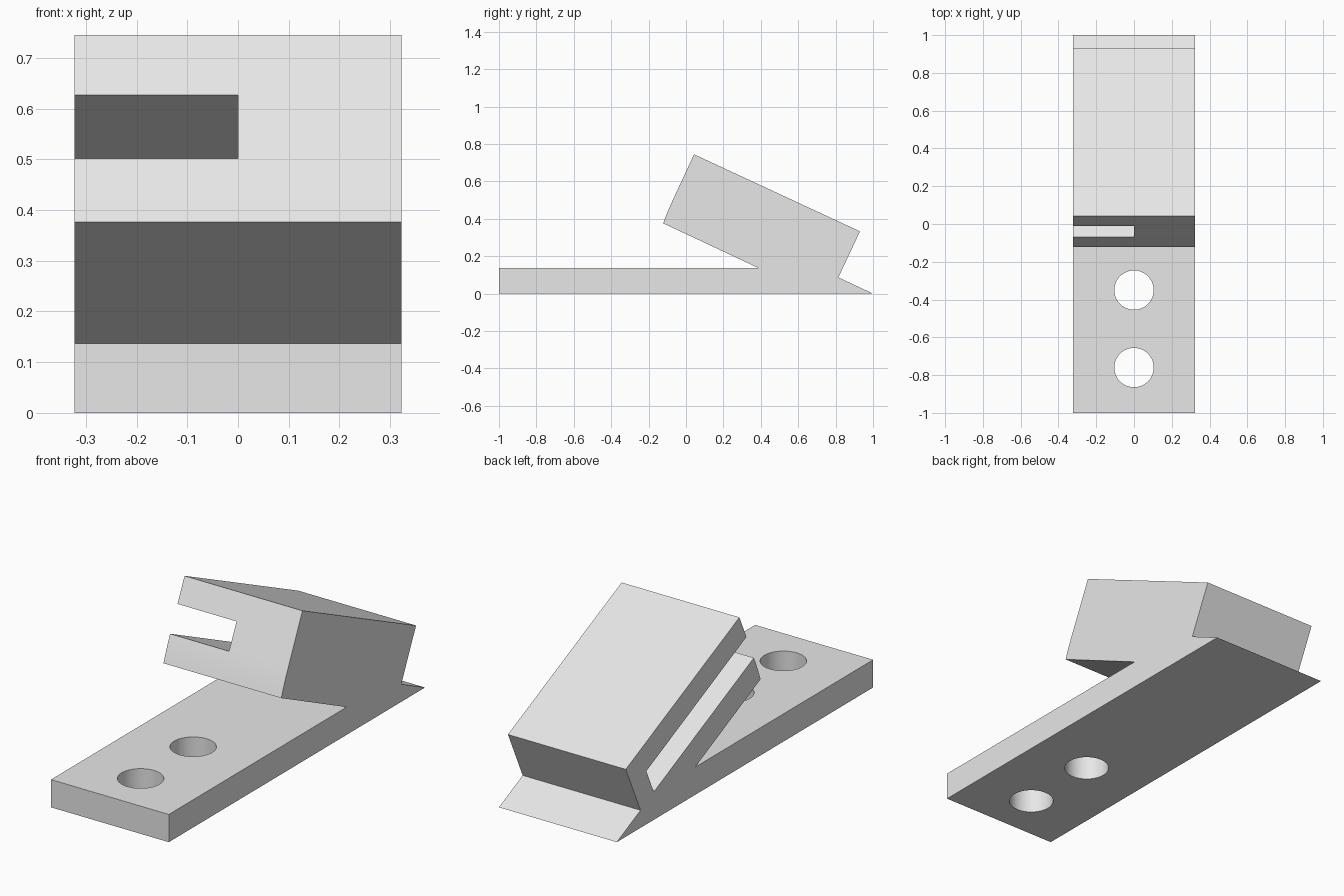
import bpy, bmesh, math
from mathutils import Vector

cube = bpy.data.objects.get("Cube")
if cube:
    bpy.data.objects.remove(cube, do_unlink=True)

HALF_WIDTH = 0.322
TILT = math.radians(25)
ALONG = Vector((math.cos(TILT), -math.sin(TILT)))   # down the tilted block, in (y, z)
ACROSS = Vector((math.sin(TILT), math.cos(TILT)))   # up through the tilted block

grey = bpy.data.materials.new("light_grey")
grey.use_nodes = True
grey.diffuse_color = (0.8, 0.8, 0.8, 1)
grey.node_tree.nodes["Principled BSDF"].inputs["Base Color"].default_value = (0.8, 0.8, 0.8, 1)


def extrude_profile(name, profile, x0, x1):
    """Extrude a (y, z) outline along x."""
    bm = bmesh.new()
    face = bm.faces.new([bm.verts.new((x0, y, z)) for y, z in profile])
    moved = bmesh.ops.extrude_face_region(bm, geom=[face])["geom"]
    bmesh.ops.translate(bm, vec=(x1 - x0, 0, 0),
                        verts=[v for v in moved if isinstance(v, bmesh.types.BMVert)])
    bmesh.ops.recalc_face_normals(bm, faces=bm.faces)
    mesh = bpy.data.meshes.new(name)
    bm.to_mesh(mesh)
    bm.free()
    obj = bpy.data.objects.new(name, mesh)
    bpy.context.collection.objects.link(obj)
    mesh.materials.append(grey)
    return obj


def cut(target, cutter):
    """Subtract the cutter from the target and discard it."""
    cutter.hide_render = True
    mod = target.modifiers.new("cut", "BOOLEAN")
    mod.operation = "DIFFERENCE"
    mod.solver = "EXACT"
    mod.object = cutter
    bpy.context.view_layer.objects.active = target
    bpy.ops.object.modifier_apply(modifier=mod.name)
    bpy.data.objects.remove(cutter, do_unlink=True)


# Side outline: flat base, pointed heel, tilted block with a slightly rounded lower lip
lip = Vector((-0.07, 0.502))
lip_curve = [lip - ACROSS * 0.136 * t + ALONG * 0.006 * t * t
             for t in (i / 6 for i in range(7))]
outline = [(-1, 0), (1, 0), (0.815, 0.087), (0.93, 0.333), (0.043, 0.745),
           *lip_curve, (0.388, 0.137), (-1, 0.137)]
bracket = extrude_profile("clamp_bracket", outline, -HALF_WIDTH, HALF_WIDTH)

# Slot along the block, open at the front and on one side
mouth, floor_end = lip - ALONG * 0.1, lip + ALONG * 0.862
rise = ACROSS * 0.138
slot = extrude_profile("slot_cutter", [mouth, floor_end, floor_end + rise, mouth + rise],
                       -HALF_WIDTH - 0.1, 0)
cut(bracket, slot)

# Two round mounting holes through the base
for y in (-0.35, -0.76):
    bpy.ops.mesh.primitive_cylinder_add(vertices=64, radius=0.104, depth=0.4,
                                        location=(0, y, 0.07))
    hole = bpy.context.object
    hole.name = "hole_cutter"
    hole.data.materials.append(grey)
    cut(bracket, hole)

bpy.ops.object.select_all(action="DESELECT")
bracket.select_set(True)
bpy.context.view_layer.objects.active = bracket
bpy.ops.object.shade_smooth_by_angle(angle=math.radians(15))
